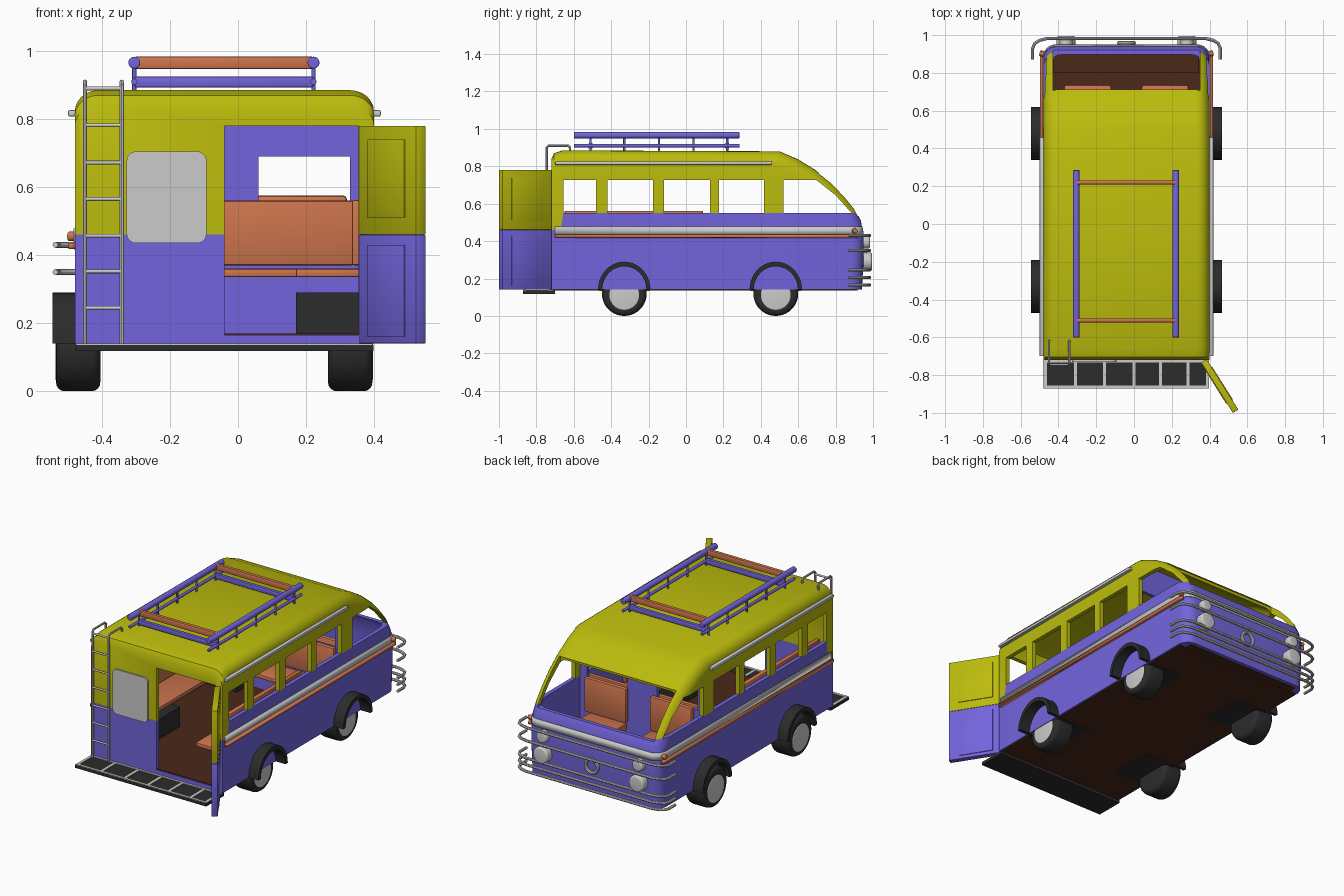
import bpy, bmesh, math
from mathutils import Matrix, Vector

if "Cube" in bpy.data.objects:
    bpy.data.objects.remove(bpy.data.objects["Cube"])

CX = -0.04  # centre line of the bus


def mat(name, *rgb):
    m = bpy.data.materials.new(name)
    m.diffuse_color = (*rgb, 1)
    m.use_nodes = True
    m.node_tree.nodes["Principled BSDF"].inputs["Base Color"].default_value = m.diffuse_color
    return m


PURPLE = mat("purple", 0.17, 0.13, 0.72)
OLIVE = mat("olive", 0.5, 0.5, 0.004)
ORANGE = mat("orange", 0.62, 0.18, 0.075)
BROWN = mat("brown", 0.07, 0.022, 0.01)
BLACK = mat("black", 0.025, 0.025, 0.025)


def finish(name, bm, m=None):
    bmesh.ops.recalc_face_normals(bm, faces=bm.faces)
    me = bpy.data.meshes.new(name)
    bm.to_mesh(me)
    bm.free()
    ob = bpy.data.objects.new(name, me)
    bpy.context.collection.objects.link(ob)
    if m:
        me.materials.append(m)
    smooth(ob)
    return ob


def activate(ob):
    bpy.ops.object.select_all(action='DESELECT')
    ob.select_set(True)
    bpy.context.view_layer.objects.active = ob


def smooth(ob):
    activate(ob)
    bpy.ops.object.shade_smooth_by_angle(angle=math.radians(32))


def box(name, x, y, z, m=None, bevel=0, matrix=None):
    bm = bmesh.new()
    bmesh.ops.create_cube(bm, size=1)
    for v in bm.verts:
        v.co = [a[0] + (c + 0.5) * (a[1] - a[0]) for a, c in zip((x, y, z), v.co)]
    if bevel:
        bmesh.ops.bevel(bm, geom=bm.edges[:], offset=bevel, segments=2, profile=0.5, affect='EDGES')
    if matrix:
        bm.transform(matrix)
    return finish(name, bm, m)


def rod(name, a, b, r, m=None, bevel=0, seg=20):
    a, b = Vector(a), Vector(b)
    bm = bmesh.new()
    bmesh.ops.create_cone(bm, cap_ends=True, segments=seg, radius1=r, radius2=r, depth=(b - a).length)
    if bevel:
        rim = [e for e in bm.edges if abs(e.verts[0].co.z - e.verts[1].co.z) < 1e-5]
        bmesh.ops.bevel(bm, geom=rim, offset=bevel, segments=4, profile=0.5, affect='EDGES')
    bm.transform(Matrix.Translation((a + b) / 2) @ (b - a).to_track_quat('Z', 'Y').to_matrix().to_4x4())
    return finish(name, bm, m)


def tube(name, pts, r, m=None):
    cu = bpy.data.curves.new(name, 'CURVE')
    cu.dimensions, cu.bevel_depth, cu.bevel_resolution, cu.use_fill_caps = '3D', r, 2, True
    sp = cu.splines.new('POLY')
    sp.points.add(len(pts) - 1)
    for p, c in zip(sp.points, pts):
        p.co = (*c, 1)
    ob = bpy.data.objects.new(name, cu)
    bpy.context.collection.objects.link(ob)
    activate(ob)
    bpy.ops.object.convert(target='MESH')
    ob = bpy.context.object
    if m:
        ob.data.materials.append(m)
    smooth(ob)


def prism(name, poly, x0, x1, m=None):
    bm = bmesh.new()
    rings = [[bm.verts.new((x, y, z)) for y, z in poly] for x in (x0, x1)]
    n = len(poly)
    for i in range(n):
        j = (i + 1) % n
        bm.faces.new((rings[0][i], rings[0][j], rings[1][j], rings[1][i]))
    bm.faces.new(rings[0])
    bm.faces.new(rings[1])
    return finish(name, bm, m)


# Side profile of the bus, lofted across x with rounded rims
PROFILE = [(-0.72, 0.14), (0.94, 0.14), (0.95, 0.3), (0.95, 0.42), (0.935, 0.51), (0.9, 0.575), (0.85, 0.637),
           (0.78, 0.71), (0.69, 0.782), (0.6, 0.837), (0.5, 0.88), (-0.66, 0.885), (-0.705, 0.87), (-0.72, 0.84)]


def shell(hw, sy=1, sz=1):
    r, steps, bm, rings = 0.07, 6, bmesh.new(), []
    secs = [(hw - r + r * math.cos(a), 1 - math.sin(a)) for a in (math.pi / 2 * k / steps for k in range(steps + 1))]
    secs = [(-x, f) for x, f in secs] + [(x, f) for x, f in reversed(secs)]
    for x, f in secs:
        ring = []
        for y, z in PROFILE:
            y = -0.72 + (y + 0.72) * (1 - 0.04 * f)
            z = 0.14 + (z - 0.14) * (1 - 0.085 * f)
            ring.append(bm.verts.new((CX + x, 0.115 + (y - 0.115) * sy, 0.51 + (z - 0.51) * sz)))
        rings.append(ring)
    n = len(PROFILE)
    for p, q in zip(rings, rings[1:]):
        for i in range(n):
            bm.faces.new((p[i], p[(i + 1) % n], q[(i + 1) % n], q[i]))
    bm.faces.new(rings[0])
    bm.faces.new(rings[-1])
    return bm


def slice_bm(bm, co, no, inner=False, outer=False):
    bmesh.ops.bisect_plane(bm, geom=bm.verts[:] + bm.edges[:] + bm.faces[:], dist=1e-4,
                           plane_co=co, plane_no=no, clear_inner=inner, clear_outer=outer)


# Body: hollow shell with windows, windscreen and rear doorway cut out
body = finish("body", shell(0.44))
cutters = [finish("cut_inside", shell(0.415, 0.97, 0.95))]
for y0, y1 in ((-0.656, -0.48), (-0.42, -0.176), (-0.117, 0.128), (0.176, 0.416)):
    cutters.append(box("cut_window", (-1, 1), (y0, y1), (0.55, 0.728)))
cutters.append(prism("cut_front_window", [(0.52, 0.55), (0.885, 0.55), (0.8, 0.645), (0.695, 0.728), (0.52, 0.728)], -1, 1))
cutters.append(box("cut_windscreen", (CX - 0.39, CX + 0.39), (0.7, 1.2), (0.535, 0.765)))
cutters.append(box("cut_doorway", (CX, 0.355), (-0.9, -0.6), (0.165, 0.78)))
for c in cutters:
    mod = body.modifiers.new("cut", 'BOOLEAN')
    mod.operation, mod.solver, mod.object = 'DIFFERENCE', 'EXACT', c
    activate(body)
    bpy.ops.object.modifier_apply(modifier=mod.name)
    bpy.data.objects.remove(c)

# Two-tone paint: split the shell at the paint lines, then colour by height
body.data.materials.clear()
body.data.materials.append(PURPLE)
body.data.materials.append(OLIVE)
bm = bmesh.new()
bm.from_mesh(body.data)
for z in (0.46, 0.55):
    slice_bm(bm, (0, 0, z), (0, 0, 1))
for f in bm.faces:
    c = f.calc_center_median()
    f.material_index = int(c.z > 0.551 or (c.y < -0.69 and c.z > 0.46))
bm.to_mesh(body.data)
bm.free()
smooth(body)

# Belt stripe around the body and orange side trim
for name, grow, z0, z1, y1, m in (("belt_stripe", 0.004, 0.435, 0.478, 2, None), ("side_trim", 0.018, 0.418, 0.435, 0.92, ORANGE)):
    bm = shell(0.44 + grow, 1 + grow, 1)
    slice_bm(bm, (0, 0, z0), (0, 0, 1), inner=True)
    slice_bm(bm, (0, 0, z1), (0, 0, 1), outer=True)
    slice_bm(bm, (0, -0.70, 0), (0, 1, 0), inner=True)
    slice_bm(bm, (0, y1, 0), (0, 1, 0), outer=True)
    ob = finish(name, bm, m)
    mod = ob.modifiers.new("thick", 'SOLIDIFY')
    mod.thickness, mod.offset = grow, -1

# Floor, cab partition
box("floor", (CX - 0.43, CX + 0.43), (-0.715, 0.87), (0.135, 0.17), BROWN)
box("cab_floor", (CX - 0.385, CX + 0.385), (0.8, 0.918), (0.136, 0.2), BROWN)
for x0, x1, z0, z1 in ((-0.42, 0.42, 0.16, 0.55), (-0.42, 0.42, 0.69, 0.8), (-0.37, 0.37, 0.8, 0.86),
                       (-0.1, 0.1, 0.55, 0.69), (-0.42, -0.37, 0.55, 0.69), (0.37, 0.42, 0.55, 0.69)):
    box("partition", (CX + x0, CX + x1), (0.455, 0.475), (z0, z1), PURPLE)

# Seats: side benches, cross bench and two cab seats
for s in (-1, 1):
    xs = lambda a, b: tuple(sorted((CX + s * a, CX + s * b)))
    box("side_bench_seat", xs(0.21, 0.4), (-0.65, 0.09), (0.335, 0.36), ORANGE, 0.006)
    box("side_bench_back", xs(0.375, 0.405), (-0.65, 0.09), (0.37, 0.562), ORANGE, 0.006)
    box("cab_seat", xs(0.08, 0.33), (0.5, 0.735), (0.32, 0.365), ORANGE, 0.01)
    box("cab_seat_back", xs(0.08, 0.36), (0.49, 0.52), (0.365, 0.575), ORANGE, 0.01)
    # Gutter strip and indicator
    box("gutter", xs(0.435, 0.46), (-0.7, 0.46), (0.808, 0.826), None, 0.004)
    rod("indicator", (CX + s * 0.42, 0.895, 0.455), (CX + s * 0.46, 0.905, 0.455), 0.014, ORANGE, bevel=0.005)
    # Headlights
    for z, r, y in ((0.395, 0.035, 0.985), (0.29, 0.05, 0.995)):
        rod("headlight", (CX + s * 0.32, 0.92, z), (CX + s * 0.32, y, z), r, bevel=0.012, seg=28)
box("cross_bench_seat", (CX - 0.38, CX + 0.38), (0.27, 0.44), (0.335, 0.36), ORANGE, 0.006)
box("cross_bench_back", (CX - 0.38, CX + 0.38), (0.425, 0.452), (0.37, 0.56), ORANGE, 0.006)

# Front ring and wrap-around bumper bars
ring = [(CX + 0.04 * math.cos(a), 0.958, 0.3 + 0.04 * math.sin(a)) for a in (k * math.pi / 12 for k in range(25))]
tube("front_ring", ring, 0.01)
half = [(0.497, 0.87), (0.497, 0.93), (0.485, 0.957), (0.46, 0.972), (0.42, 0.982), (0.25, 0.982)]
plan = [(-x, y) for x, y in half] + [(x, y) for x, y in reversed(half)]
for z in (0.43, 0.35, 0.245, 0.205, 0.165):
    tube("bumper_bar", [(CX + x, y, z) for x, y in plan], 0.0085)

# Wheels, hubs, wheel boxes and arches
for s, wx in ((-1, -0.47), (1, 0.33)):
    for wy in (-0.33, 0.48):
        rod("tyre", (wx - 0.065, wy, 0.12), (wx + 0.065, wy, 0.12), 0.12, BLACK, bevel=0.025, seg=40)
        rod("hub", (wx - s * 0.05, wy, 0.112), (wx + s * 0.067, wy, 0.112), 0.083, None, bevel=0.008, seg=32)
        bx = sorted((CX + s * 0.21, CX + s * 0.425))
        box("wheel_box", bx, (wy - 0.135, wy + 0.135), (0.132, 0.29), BLACK)
        arc = [(math.cos(k * math.pi / 20), math.sin(k * math.pi / 20)) for k in range(21)]
        poly = [(wy + 0.14 * c, 0.14 + 0.15 * d) for c, d in arc] + [(wy + 0.118 * c, 0.14 + 0.125 * d) for c, d in reversed(arc)]
        prism("wheel_arch", poly, CX + s * 0.43, CX + s * 0.506, BLACK)

# Rear step platform with grey frame
box("rear_step", (-0.478, 0.398), (-0.872, -0.7), (0.118, 0.136), BLACK)
for y in (-0.863, -0.725):
    box("step_frame", (-0.476, 0.396), (y - 0.008, y + 0.008), (0.13, 0.14))
for x in (-0.468, -0.31, -0.155, 0, 0.14, 0.285, 0.388):
    box("step_bar", (x - 0.008, x + 0.008), (-0.865, -0.72), (0.13, 0.139))

# Rear window panel: rounded plate
bm = bmesh.new()
bmesh.ops.create_cube(bm, size=1, matrix=Matrix.Translation((-0.21, -0.722, 0.57)) @ Matrix.Diagonal((0.235, 0.016, 0.27, 1)))
edges = [e for e in bm.edges if abs(e.verts[0].co.y - e.verts[1].co.y) > 0.01]
bmesh.ops.bevel(bm, geom=edges, offset=0.028, segments=5, profile=0.5, affect='EDGES')
finish("rear_window_panel", bm)

# Ladder
for x in (-0.45, -0.342):
    tube("ladder_rail", [(x, -0.745, 0.14), (x, -0.745, 0.9), (x, -0.735, 0.91), (x, -0.63, 0.91), (x, -0.62, 0.9), (x, -0.62, 0.87)], 0.0065)
for z in (0.89, 0.782, 0.672, 0.565, 0.457, 0.352, 0.245):
    rod("ladder_rung", (-0.45, -0.745, z), (-0.342, -0.745, z), 0.0055, seg=12)

# Open rear door, swung about its hinge
swing = Matrix.Translation((0.37, -0.725, 0)) @ Matrix.Rotation(math.radians(-57.8), 4, 'Z')
for name, z0, z1, p0, p1, m in (("door_lower", 0.14, 0.46, 0.16, 0.43, PURPLE), ("door_upper", 0.46, 0.78, 0.51, 0.74, OLIVE)):
    box(name, (0, 0.315), (-0.017, 0.017), (z0, z1), m, 0.003, swing)
    box(name + "_panel", (0.05, 0.255), (-0.021, 0.021), (p0, p1), m, 0.002, swing)

# Roof rack
for x in (-0.305, 0.222):
    rod("rack_top_rail", (x, -0.6, 0.966), (x, 0.285, 0.966), 0.0175, PURPLE, bevel=0.004)
    rod("rack_low_rail", (x, -0.6, 0.91), (x, 0.285, 0.91), 0.009, PURPLE)
    for y in (-0.51, -0.33, -0.145, 0.04, 0.22):
        rod("rack_post", (x, y, 0.875), (x, y, 0.966), 0.006, PURPLE, seg=12)
for y in (-0.51, 0.22):
    box("rack_top_bar", (-0.305, 0.222), (y - 0.011, y + 0.011), (0.947, 0.984), ORANGE, 0.006)
    box("rack_low_bar", (-0.305, 0.222), (y - 0.011, y + 0.011), (0.893, 0.925), PURPLE, 0.006)
